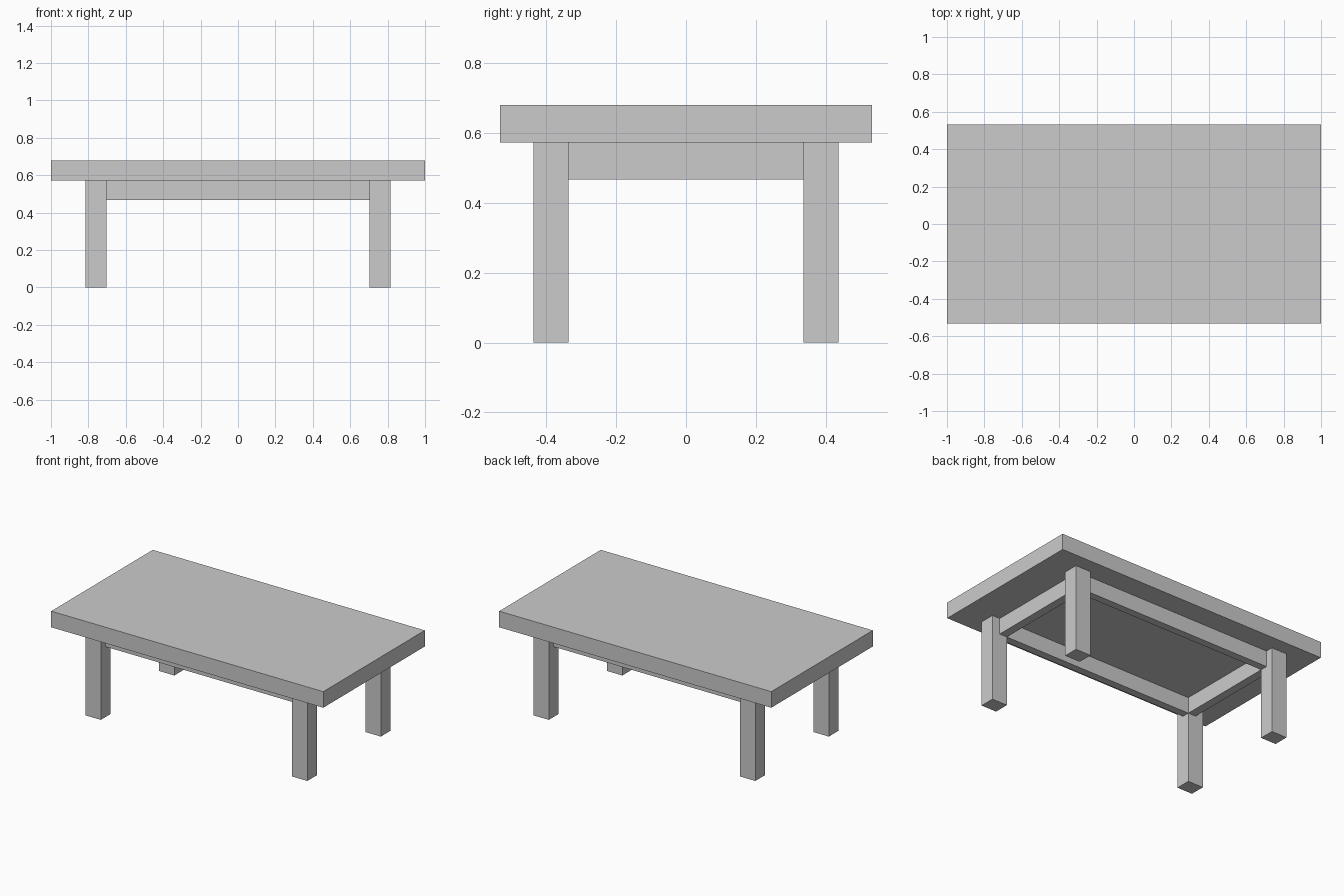
import bpy

if "Cube" in bpy.data.objects:
    bpy.data.objects.remove(bpy.data.objects["Cube"])


def box(name, x0, x1, y0, y1, z0, z1):
    """Axis-aligned box between two opposite corners."""
    bpy.ops.mesh.primitive_cube_add(
        size=1, location=((x0 + x1) / 2, (y0 + y1) / 2, (z0 + z1) / 2))
    ob = bpy.context.object
    ob.name = name
    ob.scale = (x1 - x0, y1 - y0, z1 - z0)
    bpy.ops.object.transform_apply(location=False, rotation=False, scale=True)
    return ob


TOP_Z, UNDER_Z, APRON_Z = 0.68, 0.573, 0.467
LEG_X = (0.703, 0.815)   # inner and outer leg faces
LEG_Y = (0.336, 0.436)
MID_X, MID_Y = 0.759, 0.386   # outer apron faces sit at mid-leg

# Table top
box("table_top", -1, 1, -0.533, 0.533, UNDER_Z, TOP_Z)

# Four legs
for side, sx in (("left", -1), ("right", 1)):
    for end, sy in (("front", -1), ("back", 1)):
        xs = sorted(sx * v for v in LEG_X)
        ys = sorted(sy * v for v in LEG_Y)
        box(f"{end}_{side}_leg", *xs, *ys, 0, UNDER_Z)

# Long aprons between the legs
for end, s in (("front", -1), ("back", 1)):
    ys = sorted((s * LEG_Y[0], s * MID_Y))
    box(f"{end}_apron", -LEG_X[0], LEG_X[0], *ys, APRON_Z, UNDER_Z)

# Short aprons between the legs
for side, s in (("left", -1), ("right", 1)):
    xs = sorted((s * LEG_X[0], s * MID_X))
    box(f"{side}_apron", *xs, -LEG_Y[0], LEG_Y[0], APRON_Z, UNDER_Z)
